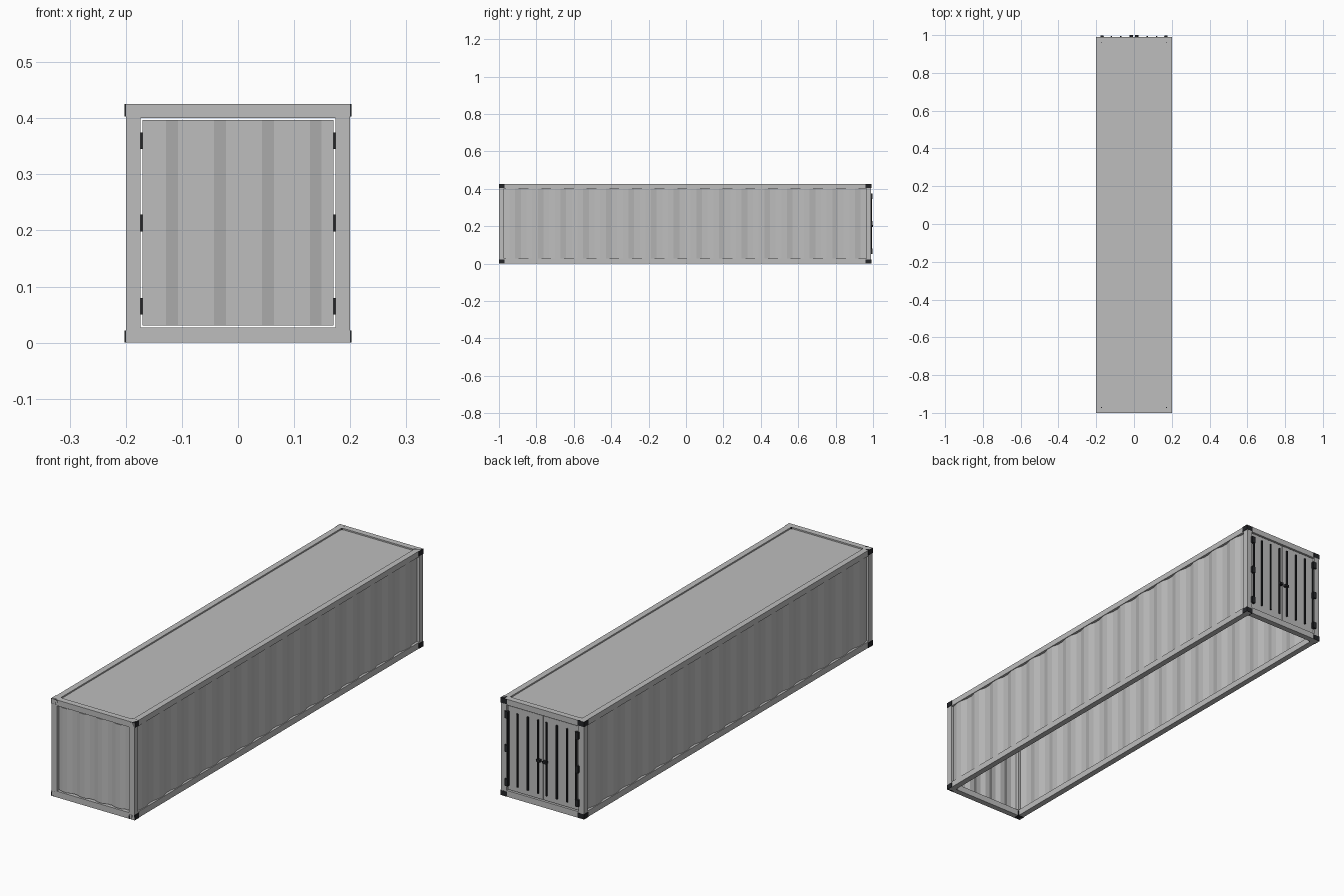
import bpy, bmesh, math

if "Cube" in bpy.data.objects:
    bpy.data.objects.remove(bpy.data.objects["Cube"])


def material(name, rgb):
    m = bpy.data.materials.new(name)
    m.diffuse_color = (*rgb, 1)
    m.use_nodes = True
    m.node_tree.nodes["Principled BSDF"].inputs["Base Color"].default_value = m.diffuse_color
    return m


GREY = material("container grey", (0.51, 0.51, 0.51))
BLACK = material("hardware black", (0.018, 0.019, 0.022))

X, Y0, Y1, H = 0.2, -1.0, 0.99, 0.425   # outer frame limits
P, RB, RT = 0.026, 0.027, 0.4           # post width, bottom rail top, top rail underside
GAP = 0.0035                            # open slit around end panels


def finish(name, bm, mat):
    bmesh.ops.recalc_face_normals(bm, faces=bm.faces)
    me = bpy.data.meshes.new(name)
    bm.to_mesh(me)
    bm.free()
    me.materials.append(mat)
    ob = bpy.data.objects.new(name, me)
    bpy.context.collection.objects.link(ob)
    return ob


def box(name, x, y, z, mat=GREY):
    bm = bmesh.new()
    bmesh.ops.create_cube(bm, size=1)
    for v in bm.verts:
        v.co = [r[0] + (c + 0.5) * (r[1] - r[0]) for r, c in zip((x, y, z), v.co)]
    return finish(name, bm, mat)


def mirror_x(lo, hi, s):
    return (lo, hi) if s > 0 else (-hi, -lo)


def corrugated(name, a0, a1, n, z0, z1, place, depth=0.008, thick=0.003):
    """Trapezoid-wave sheet; place(along, inward) gives x, y."""
    step = (a1 - a0) / n
    prof = [(a0, depth)]
    for i in range(n):
        for t, d in ((0.25, 0), (0.5, 0), (0.75, depth), (1, depth)):
            prof.append((a0 + (i + t) * step, d))
    bm = bmesh.new()
    rows = [[bm.verts.new((*place(a, d + off), z)) for a, d in prof]
            for off, z in ((0, z0), (0, z1), (thick, z1), (thick, z0))]
    for r in range(4):
        p, q = rows[r], rows[(r + 1) % 4]
        for i in range(len(prof) - 1):
            bm.faces.new((p[i], p[i + 1], q[i + 1], q[i]))
    for k in (0, -1):
        bm.faces.new([row[k] for row in rows])
    return finish(name, bm, GREY)


# Frame: long rails, posts and cross beams
for s, side in ((1, "right"), (-1, "left")):
    rx = mirror_x(X - P, X, s)
    box(f"{side}_bottom_rail", rx, (Y0 + P, Y1 - P), (0, RB))
    box(f"{side}_top_rail", rx, (Y0 + P, Y1 - P), (RT, H))
    box(f"{side}_front_post", rx, (Y0, Y0 + P), (0, H))
    box(f"{side}_back_post", rx, (Y1 - P, Y1), (0, H))
for end, y in (("front", (Y0, Y0 + P)), ("back", (Y1 - P, Y1))):
    box(f"{end}_bottom_beam", (-X + P, X - P), y, (0, RB))
    box(f"{end}_top_beam", (-X + P, X - P), y, (RT, H))

# Roof sheet, set slightly below the rails
box("roof", (-X + P, X - P), (Y0 + P, Y1 - P), (H - 0.012, H - 0.006))

# Corrugated side walls and front wall; the bottom stays open
for s, side in ((1, "right"), (-1, "left")):
    corrugated(f"{side}_wall", Y0 + P, Y1 - P, 16, RB, RT,
               lambda a, d, s=s: (s * (X - 0.003 - d), a))
xi = X - P - GAP
corrugated("front_wall", -xi, xi, 4, RB + GAP, RT - GAP,
           lambda a, d: (a, Y0 + 0.003 + d))

# Back doors
for s, side in ((1, "right"), (-1, "left")):
    box(f"{side}_door", mirror_x(0.0015, xi, s), (Y1 - 0.014, Y1 - 0.005),
        (RB + GAP, RT - GAP))

    # Locking rods, edge rod and hinges
    for i, x in enumerate((0.02, 0.07, 0.12, 0.164)):
        bm = bmesh.new()
        bmesh.ops.create_cone(bm, cap_ends=True, segments=8, radius1=0.0042,
                              radius2=0.0042, depth=0.32)
        bmesh.ops.translate(bm, verts=bm.verts, vec=(s * x, Y1 + 0.001, 0.215))
        finish(f"{side}_door_rod_{i}", bm, BLACK)
    for i, z in enumerate((0.065, 0.213, 0.36)):
        box(f"{side}_hinge_{i}", mirror_x(0.162, 0.178, s),
            (Y1 - 0.004, Y1 + 0.008), (z - 0.015, z + 0.015), BLACK)
    box(f"{side}_door_handle", mirror_x(0.006, 0.024, s),
        (Y1 - 0.004, Y1 + 0.01), (0.196, 0.206), BLACK)

    # Corner castings
    for end, y in (("front", (Y0, Y0 + 0.03)), ("back", (Y1 - 0.03, Y1 + 0.0005))):
        for lev, z in (("bottom", (0, 0.022)), ("top", (H - 0.022, H))):
            box(f"{side}_{end}_{lev}_corner", mirror_x(X - 0.03, X + 0.002, s),
                y, z, BLACK)
